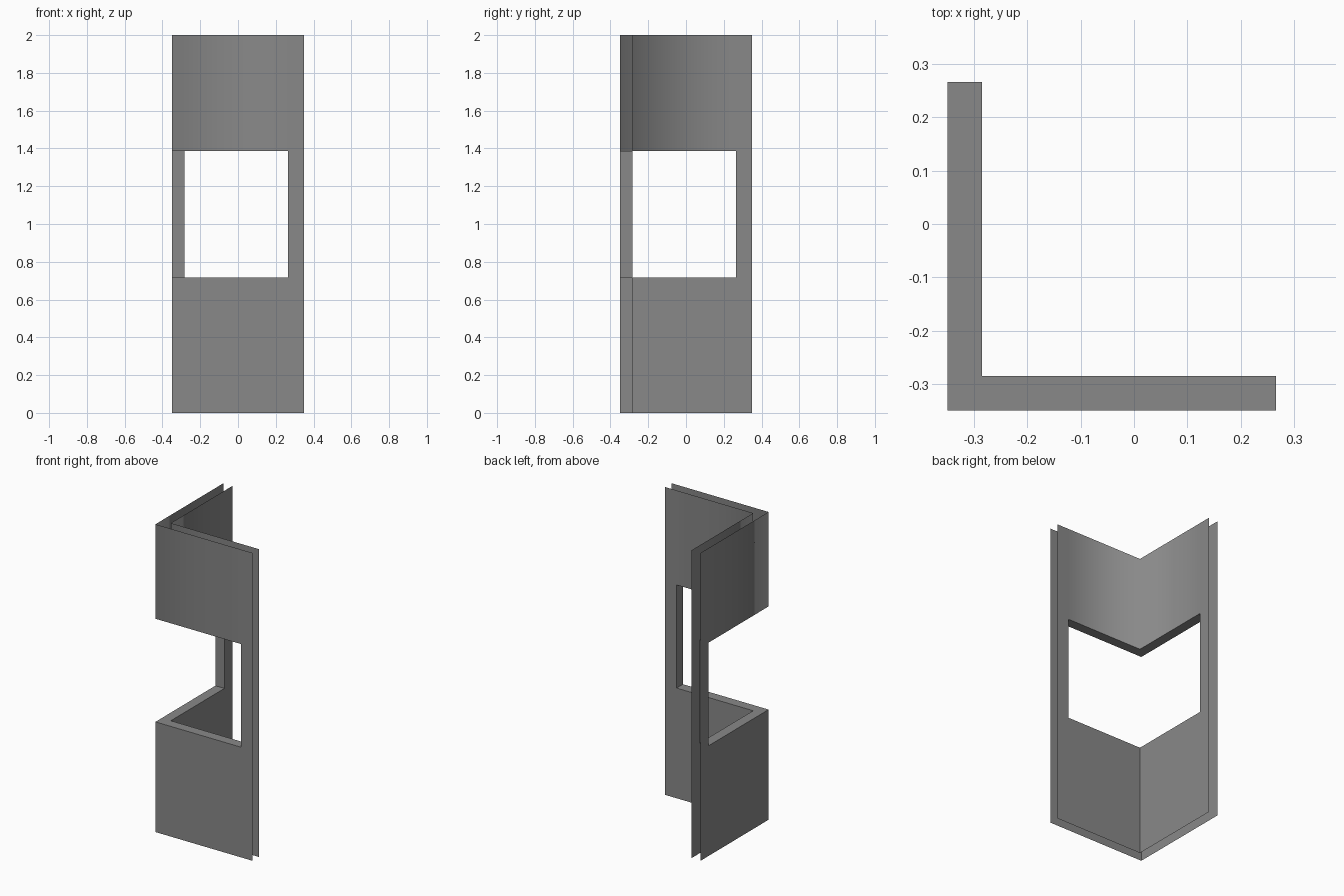
import bpy
import bmesh

cube = bpy.data.objects.get("Cube")
if cube:
    bpy.data.objects.remove(cube, do_unlink=True)

OUTER, INNER = -0.349, -0.284      # the two skins of the L-shaped wall
END, JAMB = 0.349, 0.266           # wall end and window side
SILL, HEAD, TOP = 0.716, 1.386, 2.0

grey = bpy.data.materials.new("wall grey")
grey.use_nodes = True
grey.diffuse_color = (0.25, 0.25, 0.25, 1)
grey.node_tree.nodes["Principled BSDF"].inputs["Base Color"].default_value = grey.diffuse_color


def finish(name, bm):
    mesh = bpy.data.meshes.new(name)
    bm.to_mesh(mesh)
    bm.free()
    mesh.materials.append(grey)
    bpy.context.collection.objects.link(bpy.data.objects.new(name, mesh))


def l_path(c):
    return [(c, END), (c, JAMB), (c, c), (JAMB, c), (END, c)]


def wall_skin(name, c, flip):
    """Thin L-shaped sheet with a window wrapping round the corner."""
    bm = bmesh.new()
    rows = [[bm.verts.new((x, y, z)) for x, y in l_path(c)]
            for z in (0, SILL, HEAD, TOP)]
    for r in range(3):
        for i in range(4):
            if r == 1 and i in (1, 2):
                continue
            quad = [rows[r][i], rows[r][i + 1], rows[r + 1][i + 1], rows[r + 1][i]]
            face = bm.faces.new(quad[::-1] if flip else quad)
            face.smooth = r == 2     # upper band shades softly round the corner
    finish(name, bm)


def window_ledge(name, z, flip):
    """Mitred L-shaped strip joining the skins."""
    bm = bmesh.new()
    out, inn = [[bm.verts.new((x, y, z)) for x, y in l_path(c)[1:4]]
                for c in (OUTER, INNER)]
    for i in range(2):
        quad = [out[i], out[i + 1], inn[i + 1], inn[i]]
        bm.faces.new(quad[::-1] if flip else quad)
    finish(name, bm)


def window_jamb(name, swap):
    """Upright strip closing one side of the window."""
    bm = bmesh.new()
    corners = [(JAMB, OUTER, SILL), (JAMB, OUTER, HEAD),
               (JAMB, INNER, HEAD), (JAMB, INNER, SILL)]
    if swap:
        corners = [(y, x, z) for x, y, z in corners][::-1]
    bm.faces.new([bm.verts.new(p) for p in corners][::-1])
    bm.normal_update()
    # face into the window opening
    for f in bm.faces:
        if f.normal.x + f.normal.y > 0:
            f.normal_flip()
    finish(name, bm)


wall_skin("outer_wall", OUTER, False)
wall_skin("inner_wall", INNER, True)
window_ledge("window_sill", SILL, False)
window_ledge("window_head", HEAD, True)
window_jamb("front_window_jamb", False)
window_jamb("side_window_jamb", True)
